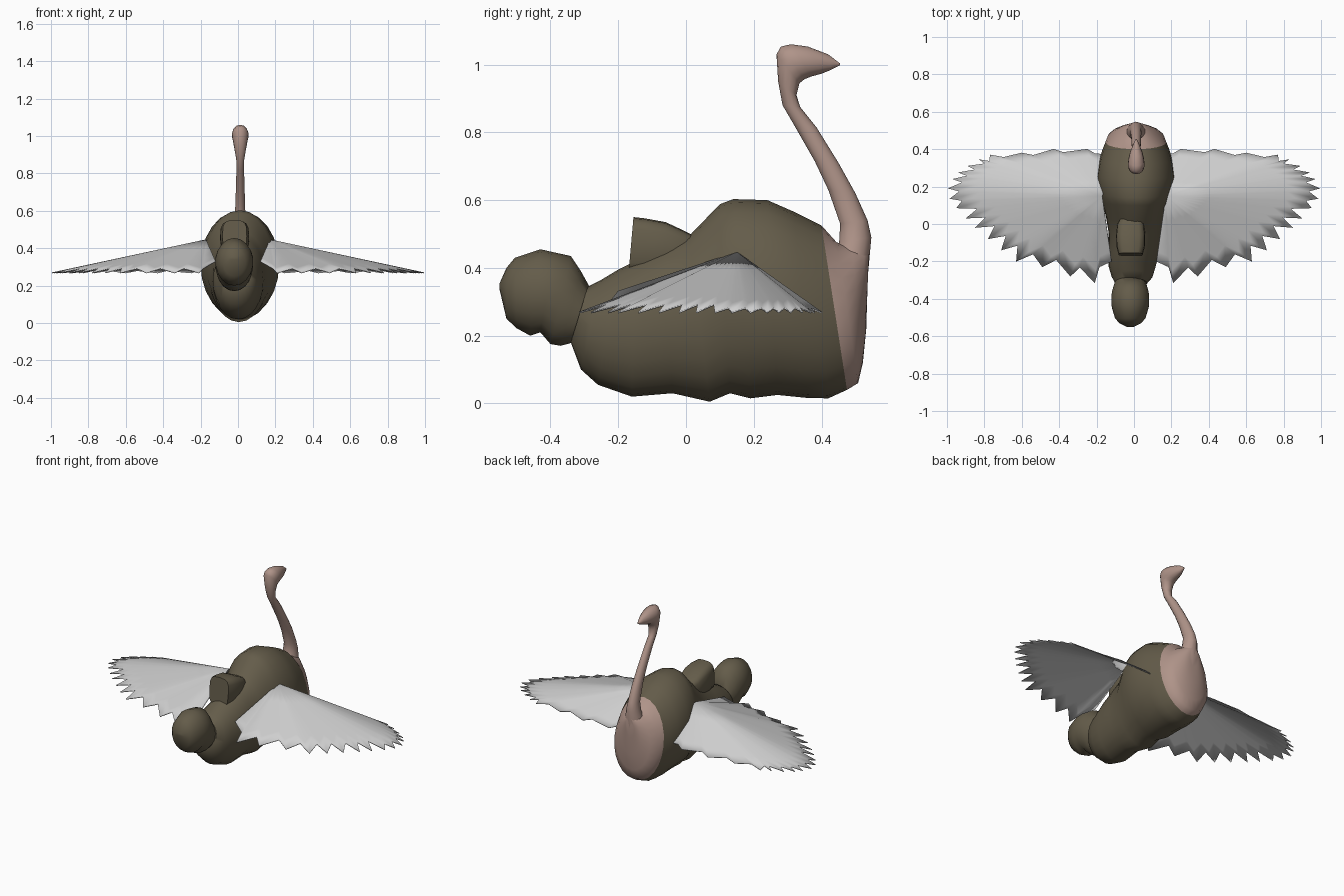
import bpy, bmesh, math
from mathutils import Vector


def material(name, rgb):
    m = bpy.data.materials.new(name)
    m.diffuse_color = (*rgb, 1)
    return m


OLIVE = material("olive_brown", (0.127, 0.107, 0.068))
PINK = material("dusty_pink", (0.43, 0.295, 0.25))
GREY = material("light_grey", (0.62, 0.62, 0.62))


def finish(name, bm, mat, angle=50):
    bmesh.ops.recalc_face_normals(bm, faces=bm.faces)
    me = bpy.data.meshes.new(name)
    bm.to_mesh(me)
    bm.free()
    ob = bpy.data.objects.new(name, me)
    bpy.context.collection.objects.link(ob)
    me.materials.append(mat)
    bpy.ops.object.select_all(action='DESELECT')
    ob.select_set(True)
    bpy.context.view_layer.objects.active = ob
    bpy.ops.object.shade_smooth_by_angle(angle=math.radians(angle))
    return ob


def loft(name, sections, mat, n=20, power=1.0, angle=50):
    """Each section: (y, z) of one edge, (y, z) of the other, half width, x centre."""
    bm = bmesh.new()
    rings = []
    for y0, z0, y1, z1, w, cx in sections:
        ring = []
        for i in range(n):
            a = 2 * math.pi * i / n
            c, s = math.cos(a), math.sin(a)
            c = math.copysign(abs(c) ** power, c)
            s = math.copysign(abs(s) ** power, s)
            k = (1 - c) / 2
            ring.append(bm.verts.new((cx + w * s, y0 + (y1 - y0) * k, z0 + (z1 - z0) * k)))
        rings.append(ring)
    for a, b in zip(rings, rings[1:]):
        for i in range(n):
            j = (i + 1) % n
            bm.faces.new((a[i], a[j], b[j], b[i]))
    bm.faces.new(rings[0])
    bm.faces.new(rings[-1])
    return finish(name, bm, mat, angle)


# Plump body, from the collar to the rim of the pink end
loft("body", [
    (-.34, .18, -.29, .345, .085, -.015),
    (-.31, .10, -.25, .365, .11, -.01),
    (-.26, .055, -.20, .395, .125, -.01),
    (-.16, .02, -.15, .42, .135, 0),
    (-.04, .03, -.06, .46, .14, .005),
    (.07, .005, .01, .495, .155, .005),
    (.13, .03, .10, .588, .18, .01),
    (.19, .015, .14, .603, .195, .01),
    (.27, .025, .24, .60, .21, .01),
    (.36, .016, .32, .565, .195, .01),
    (.42, .015, .37, .54, .18, .01),
    (.475, .04, .40, .525, .163, .01)], OLIVE, 24)

# Rounded pink end of the body
loft("rear_cap", [
    (.475, .04, .40, .525, .163, .01),
    (.508, .06, .445, .475, .148, .01),
    (.522, .12, .49, .465, .115, .01),
    (.532, .22, .525, .46, .065, .01),
    (.535, .32, .54, .45, .03, .01)], PINK, 24)

# Slim curved neck rising from the pink end, with its small pointed head
loft("neck_and_beak", [
    (.43, .42, .537, .38, .062, .01),
    (.452, .475, .547, .49, .04, .01),
    (.455, .53, .536, .54, .031, .01),
    (.42, .63, .50, .62, .027, .012),
    (.38, .715, .45, .71, .024, .012),
    (.32, .82, .385, .815, .021, .012),
    (.285, .88, .337, .875, .022, .012),
    (.272, .95, .326, .91, .031, .012),
    (.267, 1.03, .335, .945, .041, .012),
    (.28, 1.053, .35, .957, .045, .012),
    (.31, 1.06, .37, .965, .043, .012),
    (.36, 1.053, .40, .973, .034, .012),
    (.42, 1.03, .425, .983, .018, .012),
    (.455, 1.003, .455, .998, .003, .012)], PINK, 14)

# Round head at the front
loft("front_head", [
    (-.55, .335, -.55, .355, .02, -.02),
    (-.53, .25, -.53, .40, .06, -.02),
    (-.50, .222, -.505, .43, .083, -.02),
    (-.46, .20, -.43, .455, .10, -.02),
    (-.43, .21, -.39, .446, .103, -.02),
    (-.40, .175, -.34, .435, .10, -.02),
    (-.37, .17, -.31, .39, .092, -.02),
    (-.34, .178, -.285, .345, .083, -.02)], OLIVE, 18)

# Boxy hump behind the head
loft("back_hump", [
    (-.17, .38, -.155, .55, .065, -.018),
    (-.12, .38, -.12, .546, .076, -.018),
    (-.06, .38, -.06, .535, .078, -.018),
    (-.01, .38, 0, .507, .072, -.018),
    (.03, .38, .05, .48, .05, -.018)], OLIVE, 16, .55, 40)

# Wings: a sloping shell fanned from the shoulder out to feather tips
TIPS = [(.06, .365), (.25, .40), (.43, .40), (.60, .38), (.77, .37), (.83, .345),
        (.89, .31), (.94, .275), (.97, .24), (.995, .19), (.985, .135), (.95, .085),
        (.90, .03), (.85, -.02), (.78, -.08), (.71, -.14), (.63, -.20), (.49, -.23),
        (.34, -.28), (.21, -.315), (.12, -.20)]
SHOULDER = Vector((.17, .15, .445))


def wing(name, side):
    edge = []
    for i, (x, y) in enumerate(TIPS):
        tip = Vector((x, y, .268))
        edge.append(tip)
        if i < len(TIPS) - 1:
            nxt = Vector((*TIPS[i + 1], .268))
            lead = i < 5
            notch = tip.lerp(nxt, .8 if lead else .25)
            pull = .07 if lead else (.07 if i < 11 else .13)
            edge.append(notch.lerp(SHOULDER, pull))
    edge[-1].z = .33
    bm = bmesh.new()

    def vert(p):
        return bm.verts.new((p.x * side, p.y, p.z))

    root = vert(SHOULDER)
    rings = [[vert(SHOULDER.lerp(p, t)) for p in edge] for t in (.3, .6, .85, 1)]
    for i in range(len(edge) - 1):
        bm.faces.new((root, rings[0][i], rings[0][i + 1]))
        for a, b in zip(rings, rings[1:]):
            bm.faces.new((a[i], b[i], b[i + 1], a[i + 1]))
    ob = finish(name, bm, GREY, 60)
    sol = ob.modifiers.new("thickness", 'SOLIDIFY')
    sol.thickness = .005
    sol.offset = 0


wing("right_wing", 1)
wing("left_wing", -1)
